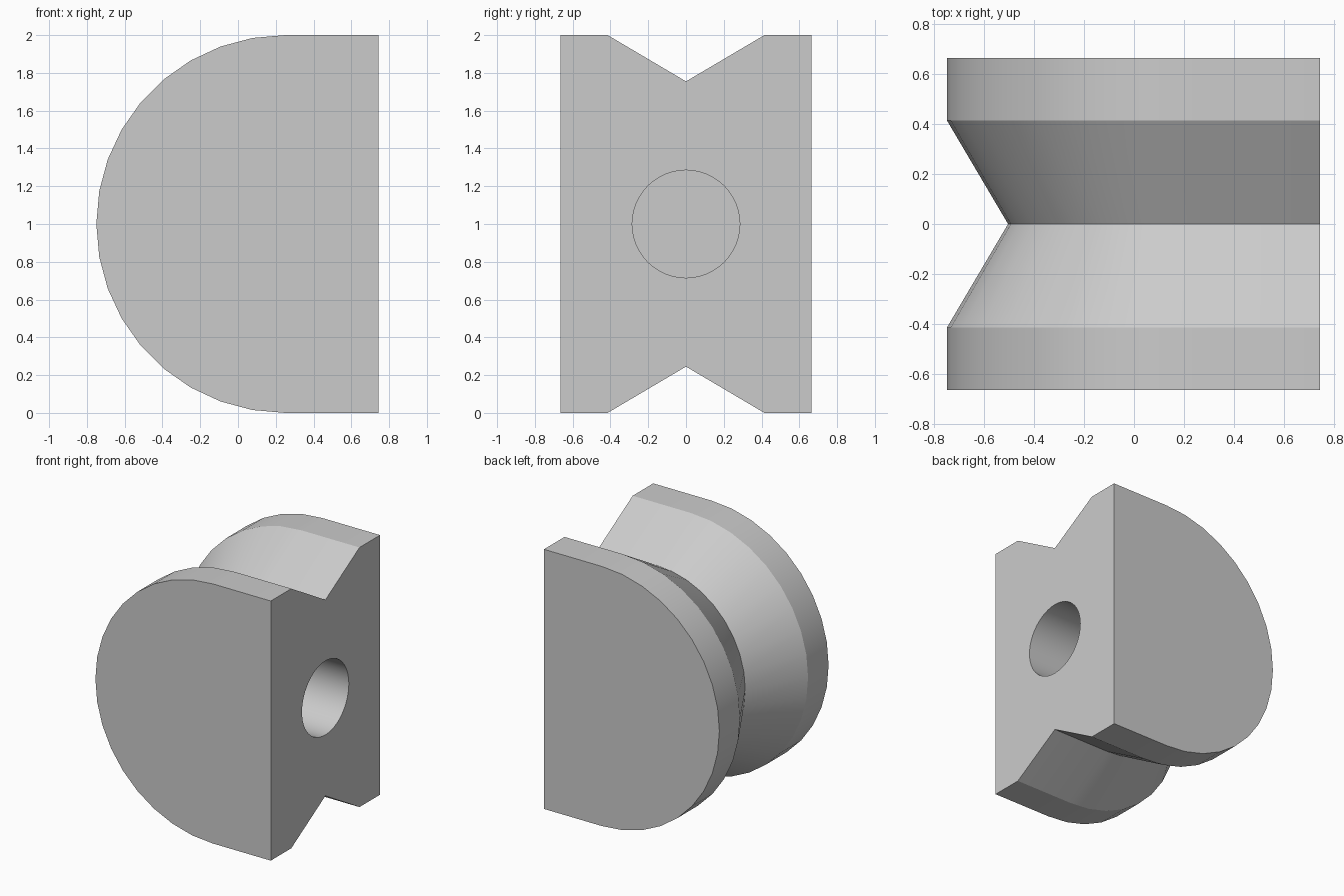
import bpy, bmesh, math

if "Cube" in bpy.data.objects:
    bpy.data.objects.remove(bpy.data.objects["Cube"])

CX, CZ, FLAT_X = 0.25, 1.0, 0.745     # arc centre and flat mounting face
ARC_STEPS = 18
HOLE_R, HOLE_END = 0.285, 0.0         # blind bore radius and floor position

grey = bpy.data.materials.new("plain grey")
grey.diffuse_color = (0.6, 0.6, 0.6, 1)
grey.use_nodes = True
grey.node_tree.nodes["Principled BSDF"].inputs["Base Color"].default_value = grey.diffuse_color


def make_object(name, bm):
    bmesh.ops.recalc_face_normals(bm, faces=bm.faces)
    mesh = bpy.data.meshes.new(name)
    bm.to_mesh(mesh)
    bm.free()
    obj = bpy.data.objects.new(name, mesh)
    bpy.context.collection.objects.link(obj)
    mesh.materials.append(grey)
    return obj


def d_ring(bm, y, r):
    """D outline: half circle on the left, straight sides to the flat face."""
    pts = [(FLAT_X, CZ + r)]
    for i in range(ARC_STEPS + 1):
        a = math.pi / 2 + math.pi * i / ARC_STEPS
        pts.append((CX + r * math.cos(a), CZ + r * math.sin(a)))
    pts.append((FLAT_X, CZ - r))
    return [bm.verts.new((x, y, z)) for x, z in pts]


# Grooved body: D outlines joined along y, waisted in a V at the middle
bm = bmesh.new()
profile = [(-0.665, 1), (-0.415, 1), (0, 0.755), (0.415, 1), (0.665, 1)]
rings = [d_ring(bm, y, r) for y, r in profile]
for a, b in zip(rings, rings[1:]):
    for i in range(len(a) - 1):
        bm.faces.new((a[i], a[i + 1], b[i + 1], b[i]))
bm.faces.new(rings[0])
bm.faces.new(rings[-1])
# Flat mounting face as one polygon
bm.faces.new([r[0] for r in rings] + [r[-1] for r in reversed(rings)])
body = make_object("grooved_body", bm)

# Bore cutter along x
bm = bmesh.new()
bmesh.ops.create_cone(bm, cap_ends=True, segments=48, radius1=HOLE_R,
                      radius2=HOLE_R, depth=1.0)
for v in bm.verts:
    x, y, z = v.co
    v.co = (HOLE_END + 0.5 + z, x, CZ + y)
cutter = make_object("bore_cutter", bm)
cutter.hide_render = True
cutter.hide_set(True)

# Cut the blind bore into the flat face
cut = body.modifiers.new("bore", "BOOLEAN")
cut.operation = "DIFFERENCE"
cut.solver = "EXACT"
cut.object = cutter
bpy.context.view_layer.objects.active = body
body.select_set(True)
bpy.ops.object.modifier_apply(modifier=cut.name)
bpy.data.objects.remove(cutter)
bpy.ops.object.shade_smooth_by_angle(angle=math.radians(20))
